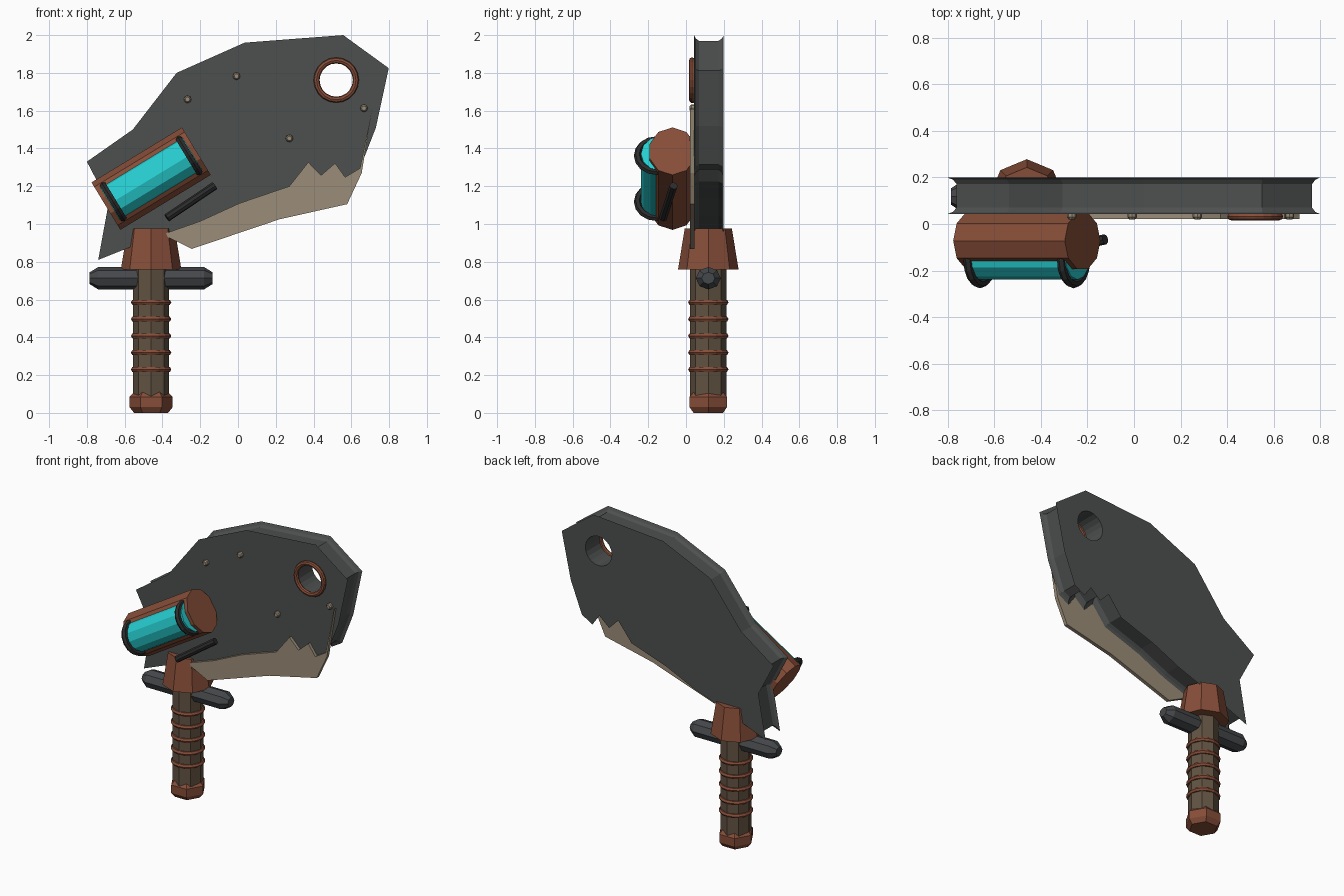
import bpy, bmesh
from math import sin, cos, pi, radians
from mathutils import Vector

if "Cube" in bpy.data.objects:
    bpy.data.objects.remove(bpy.data.objects["Cube"])


def material(name, rgb):
    m = bpy.data.materials.new(name)
    m.diffuse_color = (*rgb, 1)
    m.use_nodes = True
    m.node_tree.nodes["Principled BSDF"].inputs["Base Color"].default_value = m.diffuse_color
    return m


STEEL = material("dark_steel", (0.075, 0.08, 0.078))
IRON = material("iron", (0.06, 0.065, 0.07))
BLACK = material("black_iron", (0.025, 0.025, 0.025))
COPPER = material("copper", (0.24, 0.075, 0.04))
TEAL = material("teal_glass", (0.02, 0.62, 0.64))
WOOD = material("wood", (0.12, 0.085, 0.055))
BONE = material("bone", (0.33, 0.27, 0.19))


def rings_object(name, rings, mat, loc=(0, 0, 0), rot=(0, 0, 0), scale=(1, 1, 1)):
    """Bridge equal-length rings of points and cap both ends."""
    bm = bmesh.new()
    rows = [[bm.verts.new(p) for p in ring] for ring in rings]
    n = len(rows[0])
    for a, b in zip(rows, rows[1:]):
        for i in range(n):
            j = (i + 1) % n
            bm.faces.new((a[i], a[j], b[j], b[i]))
    bm.faces.new(rows[0])
    bm.faces.new(rows[-1])
    bmesh.ops.recalc_face_normals(bm, faces=bm.faces)
    me = bpy.data.meshes.new(name)
    bm.to_mesh(me)
    bm.free()
    ob = bpy.data.objects.new(name, me)
    bpy.context.collection.objects.link(ob)
    ob.location, ob.rotation_euler, ob.scale = loc, rot, scale
    if mat:
        me.materials.append(mat)
    return ob


def lathe(name, profile, sides, mat, **kw):
    rings = [[(r * cos(2 * pi * i / sides), r * sin(2 * pi * i / sides), z)
              for i in range(sides)] for r, z in profile]
    return rings_object(name, rings, mat, **kw)


def torus(name, loc, rot, major, minor, mat, seg=20, sides=8):
    bpy.ops.mesh.primitive_torus_add(location=loc, rotation=rot, major_radius=major,
                                     minor_radius=minor, major_segments=seg, minor_segments=sides)
    ob = bpy.context.object
    ob.name = name
    ob.data.materials.append(mat)
    return ob


def inset(points, d):
    """Mitred inward offset of a clockwise outline."""
    out, n = [], len(points)
    for i in range(n):
        p = Vector(points[i])
        a = (p - Vector(points[i - 1])).normalized()
        b = (Vector(points[(i + 1) % n]) - p).normalized()
        na, nb = Vector((a.y, -a.x)), Vector((b.y, -b.x))
        m = (na + nb).normalized()
        out.append(p + m * d / max(m.dot(na), 0.55))
    return out


def plate(name, outline, profile, mat):
    rings = [[(p[0], y, p[1]) for p in inset(outline, d)] for y, d in profile]
    return rings_object(name, rings, mat)


# Jagged line shared by the blade and its bone edge
teeth = [(-.40, .945), (-.20, 1.015), (.008, 1.11), (.272, 1.20), (.372, 1.327),
         (.44, 1.258), (.514, 1.322), (.567, 1.248), (.646, 1.295)]

# Blade body with a grooved rim
outline = [(-.74, .81), (-.685, 1.11), (-.80, 1.33), (-.557, 1.50), (-.325, 1.80),
           (.035, 1.96), (.557, 2.0), (.798, 1.825), (.73, 1.51)] + teeth[::-1]
blade = plate("blade", outline,
              [(.043, 0), (.052, .018), (.07, .03), (.172, .03), (.19, .018), (.199, 0)], STEEL)

# Round hole through the blade tip
HOLE = (.52, 1.762)
cutter = lathe("hole_cutter", [(.1, -.3), (.1, .3)], 20, None,
               loc=(HOLE[0], .12, HOLE[1]), rot=(pi / 2, 0, 0))
cutter.hide_render = True
cutter.hide_set(True)
mod = blade.modifiers.new("hole", "BOOLEAN")
mod.operation, mod.solver, mod.object = "DIFFERENCE", "EXACT", cutter
torus("hole_ring", (HOLE[0], .032, HOLE[1]), (pi / 2, 0, 0), .104, .016, COPPER)

# Bone cutting edge
edge = teeth + [(.71, 1.61), (.655, 1.27), (.578, 1.105), (.22, 1.025), (-.245, .868)]
plate("cutting_edge", edge, [(.022, 0), (.046, 0)], BONE)

# Rivets
for i, (x, z) in enumerate([(-.267, 1.66), (-.008, 1.783), (.272, 1.453), (.667, 1.613)]):
    lathe(f"rivet_{i}", [(.02, -.012), (.02, .008), (.012, .018)], 8, BONE,
          loc=(x, .037, z), rot=(pi / 2, 0, 0))

# Canister: copper shell, glass tube and two clamps
CX, CZ, TILT = -.46, 1.24, radians(58.7)
lathe("canister_shell", [(.147, -.28), (.147, .28)], 10, COPPER,
      loc=(CX, -.072, CZ), rot=(0, TILT, 0), scale=(1, .86, 1))
lathe("glass_tube", [(.104, -.255), (.104, .255)], 12, TEAL,
      loc=(CX, -.135, CZ), rot=(0, TILT, 0))
for s in (-1, 1):
    torus(f"canister_clamp_{s}", (CX + s * .235 * sin(TILT), -.157, CZ + s * .235 * cos(TILT)),
          (0, TILT, 0), .1, .019, BLACK, 16, 6)

# Small lever below the canister
a, b = Vector((-.38, -.122, 1.03)), Vector((-.12, -.065, 1.205))
lathe("lever", [(.022, -.155), (.022, .155)], 8, BLACK, loc=(a + b) / 2,
      rot=(b - a).to_track_quat("Z", "Y").to_euler())

# Handle, collar, crossguard and pommel
GX, GY = -.46, .118
lathe("collar", [(.16, .76), (.125, .975)], 8, COPPER, loc=(GX, GY, 0))
lathe("grip", [(.096, .06), (.096, .80)], 8, WOOD, loc=(GX, GY, 0))
lathe("crossguard", [(.035, -.325), (.066, -.28), (.066, .28), (.035, .325)], 8, IRON,
      loc=(GX, GY, .713), rot=(0, pi / 2, pi), scale=(.9, 1, 1))
lathe("pommel", [(.09, 0), (.114, .03), (.114, .085), (.09, .11)], 6, COPPER, loc=(GX, GY, 0))
for i in range(5):
    torus(f"grip_ring_{i}", (GX, GY, .23 + i * .0888), (0, 0, 0), .092, .015, COPPER, 16, 6)
